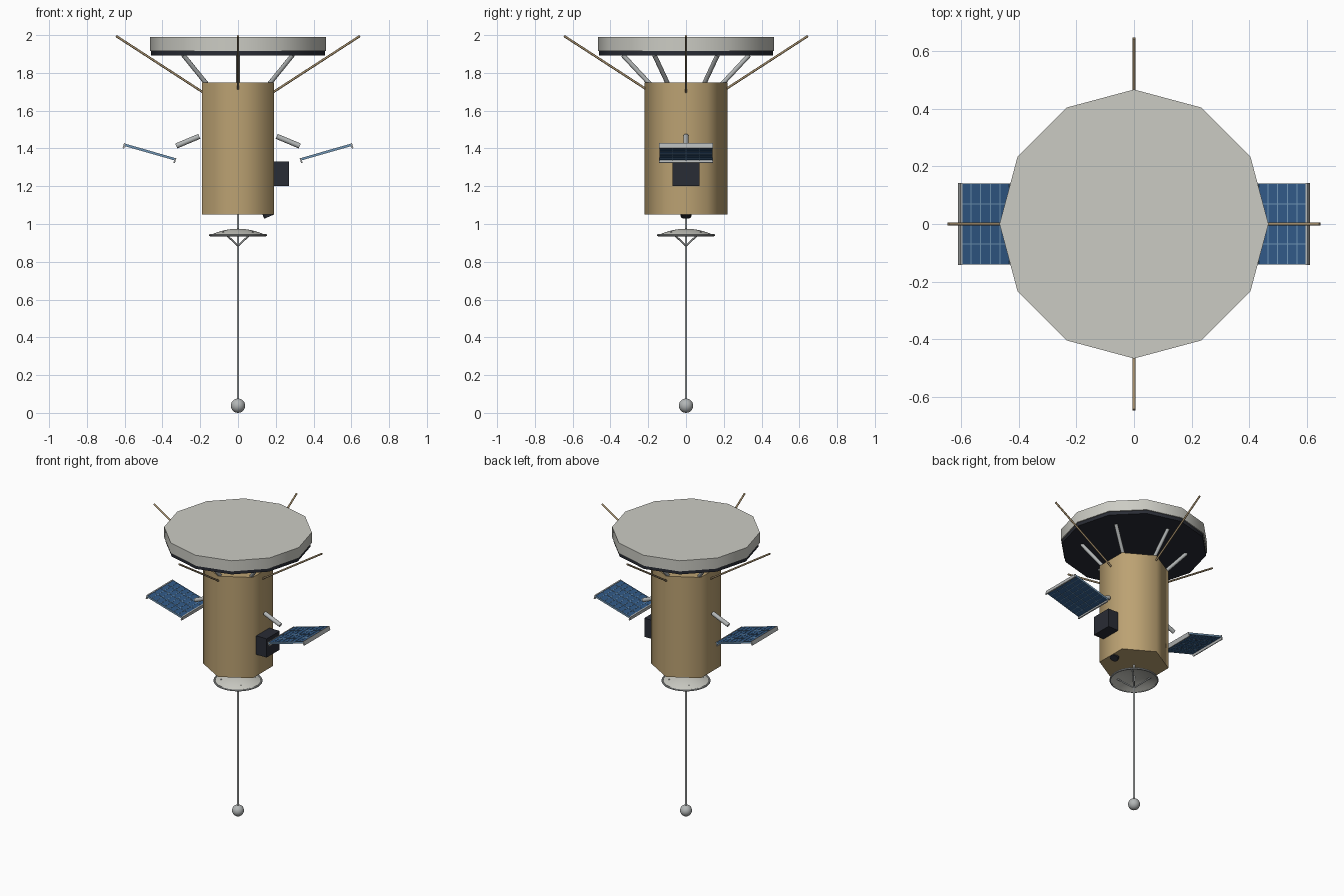
import bpy, bmesh, math
from mathutils import Matrix, Vector

if "Cube" in bpy.data.objects:
    bpy.data.objects.remove(bpy.data.objects["Cube"])


def material(name, rgb):
    m = bpy.data.materials.new(name)
    m.diffuse_color = (*rgb, 1)
    m.use_nodes = True
    m.node_tree.nodes["Principled BSDF"].inputs["Base Color"].default_value = m.diffuse_color
    return m


GOLD = material("gold_foil", (0.50, 0.36, 0.17))
ROD = material("antenna_brass", (0.36, 0.26, 0.14))
DARK = material("dark_coating", (0.022, 0.025, 0.035))
WHITE = material("white_paint", (0.60, 0.60, 0.55))
BLUE = material("solar_cells", (0.03, 0.10, 0.24))
LINE = material("cell_lines", (0.16, 0.30, 0.46))
METAL = material("metal", (0.45, 0.47, 0.47))


def finish(name, bm, mat, smooth=None):
    bmesh.ops.recalc_face_normals(bm, faces=bm.faces)
    me = bpy.data.meshes.new(name)
    bm.to_mesh(me)
    bm.free()
    ob = bpy.data.objects.new(name, me)
    bpy.context.collection.objects.link(ob)
    me.materials.append(mat)
    if smooth:
        bpy.ops.object.select_all(action='DESELECT')
        ob.select_set(True)
        bpy.context.view_layer.objects.active = ob
        bpy.ops.object.shade_smooth_by_angle(angle=math.radians(smooth))
    return ob


def rod(name, a, b, r, mat, sides=10, smooth=50):
    a, b = Vector(a), Vector(b)
    d = b - a
    rot = Vector((0, 0, 1)).rotation_difference(d).to_matrix().to_4x4()
    bm = bmesh.new()
    bmesh.ops.create_cone(bm, cap_ends=True, segments=sides, radius1=r, radius2=r,
                          depth=d.length, matrix=Matrix.Translation((a + b) / 2) @ rot)
    return finish(name, bm, mat, smooth)


def prism(name, sides, r, z0, z1, mat, smooth):
    # polygon prism with a corner on the +y axis
    bm = bmesh.new()
    rings = [[bm.verts.new((r * math.sin(i * math.tau / sides),
                            r * math.cos(i * math.tau / sides), z))
              for i in range(sides)] for z in (z0, z1)]
    for ring in rings:
        bm.faces.new(ring)
    for i in range(sides):
        j = (i + 1) % sides
        bm.faces.new((rings[0][i], rings[0][j], rings[1][j], rings[1][i]))
    return finish(name, bm, mat, smooth)


def boxes(name, parts, mat, matrix=Matrix()):
    # parts: list of (centre, size)
    bm = bmesh.new()
    for c, s in parts:
        bmesh.ops.create_cube(bm, size=1, matrix=matrix @ Matrix.Translation(c)
                              @ Matrix.Diagonal((*s, 1)))
    return finish(name, bm, mat)


def lathe(name, profile, mat, sides=32):
    bm = bmesh.new()
    rings = [[bm.verts.new((r * math.cos(i * math.tau / sides),
                            r * math.sin(i * math.tau / sides), z))
              for i in range(sides)] for r, z in profile]
    for k in range(len(rings)):
        p, q = rings[k], rings[(k + 1) % len(rings)]
        for i in range(sides):
            j = (i + 1) % sides
            bm.faces.new((p[i], p[j], q[j], q[i]))
    return finish(name, bm, mat, 40)


def polar(r, deg, z):
    t = math.radians(deg)
    return (r * math.cos(t), r * math.sin(t), z)


# main body and upper disc
prism("body", 6, 0.22, 1.05, 1.75, GOLD, 65)
prism("disc_base", 12, 0.46, 1.892, 1.916, DARK, 35)
prism("disc", 12, 0.467, 1.916, 1.99, WHITE, 35)
for i in range(6):
    a = 30 + 60 * i
    rod(f"disc_strut_{i}", polar(0.19, a, 1.74), polar(0.335, a, 1.895), 0.012, METAL)

# whip antennas
for i in range(4):
    rod(f"antenna_{i}", polar(0.185, 90 * i, 1.697), polar(0.645, 90 * i, 1.995), 0.006, ROD, 8)

# solar panels with grid lines, end rails and stub arms
W = 0.28
for s, side in ((1, "right"), (-1, "left")):
    m = Matrix.Translation((s * 0.467, 0, 1.381)) @ Matrix.Rotation(math.radians(-16 * s), 4, 'Y')
    boxes(f"solar_panel_{side}", [((0, 0, 0), (W, W, 0.010))], BLUE, m)
    lines = [((-W / 2 + W * i / 8, 0, 0), (0.003, W, 0.013)) for i in range(1, 8)]
    lines += [((0, -W / 2 + W * i / 4, 0), (W, 0.003, 0.013)) for i in range(5)]
    boxes(f"cell_lines_{side}", lines, LINE, m)
    boxes(f"panel_rails_{side}",
          [((k * W / 2, 0, -0.006), (0.008, W + 0.004, 0.028)) for k in (-1, 1)], METAL, m)
    rod(f"panel_arm_{side}", (s * 0.205, 0, 1.464), (s * 0.327, 0, 1.413), 0.014, METAL, 12)

# instrument box and tilted sensor
boxes("instrument_box", [((0.228, 0, 1.265), (0.085, 0.144, 0.13))], DARK)
rod("sensor", (0.145, 0, 1.085), (0.165, 0, 1.039), 0.028, DARK, 16)

# boom with tip ball
rod("boom", (0, 0, 0.06), (0, 0, 1.06), 0.0065, METAL, 12)
bm = bmesh.new()
bmesh.ops.create_uvsphere(bm, u_segments=20, v_segments=12, radius=0.038,
                          matrix=Matrix.Translation((0, 0, 0.038)))
finish("tip_ball", bm, METAL, 50)

# downward dish, rim and feed struts
radii = [0.004, 0.03, 0.06, 0.09, 0.12, 0.146]
outer = [(r, 0.975 - 0.033 * (r / 0.146) ** 2) for r in radii]
lathe("dish", outer + [(r, z - 0.005) for r, z in reversed(outer)], WHITE)
lathe("dish_rim", [(0.149 + 0.006 * math.cos(k * math.tau / 8),
                    0.941 + 0.006 * math.sin(k * math.tau / 8)) for k in range(8)], METAL)
for i in range(4):
    a = 45 + 90 * i
    rod(f"feed_strut_{i}", polar(0.11, a, 0.957), (0, 0, 0.885), 0.005, METAL, 8)
